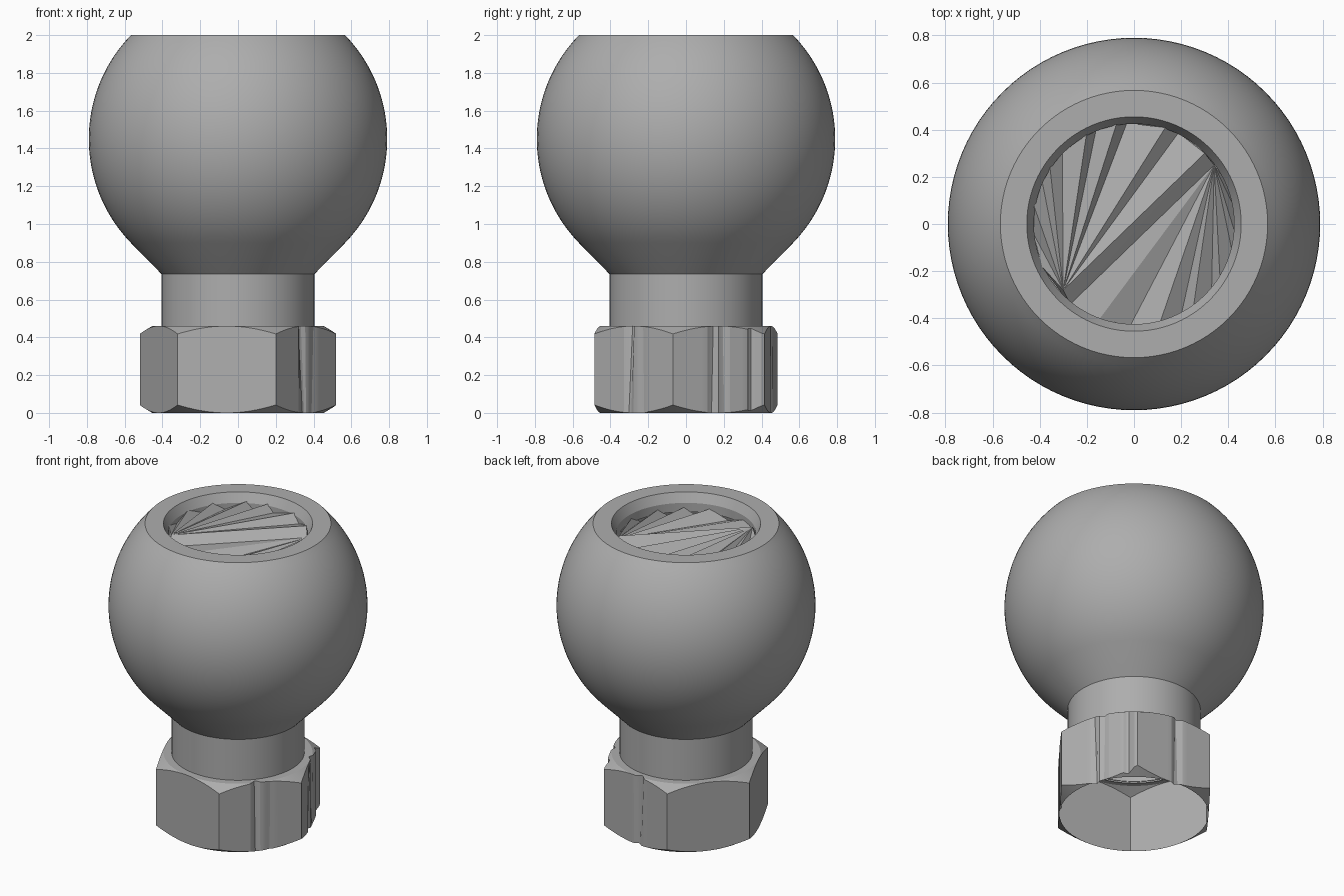
import bpy, bmesh, math
from math import cos, sin, radians, sqrt

cube = bpy.data.objects.get("Cube")
if cube:
    bpy.data.objects.remove(cube)

GREY = (0.42, 0.42, 0.42, 1)
metal = bpy.data.materials.new("plain grey metal")
metal.diffuse_color = GREY
metal.use_nodes = True
metal.node_tree.nodes["Principled BSDF"].inputs["Base Color"].default_value = GREY


def polar(r, deg, z):
    return (r * cos(radians(deg)), r * sin(radians(deg)), z)


def finish(name, bm, smooth_angle):
    bmesh.ops.remove_doubles(bm, verts=bm.verts, dist=1e-5)
    mesh = bpy.data.meshes.new(name)
    bm.to_mesh(mesh)
    bm.free()
    mesh.materials.append(metal)
    ob = bpy.data.objects.new(name, mesh)
    bpy.context.collection.objects.link(ob)
    bpy.ops.object.select_all(action='DESELECT')
    ob.select_set(True)
    bpy.context.view_layer.objects.active = ob
    if smooth_angle:
        bpy.ops.object.shade_smooth_by_angle(angle=radians(smooth_angle))
    return ob


def loft(name, rings, smooth_angle):
    """Join rings of points, listed bottom to top, into an open skin."""
    bm = bmesh.new()
    loops = [[bm.verts.new(p) for p in ring] for ring in rings]
    for low, high in zip(loops, loops[1:]):
        for i in range(len(low)):
            j = (i + 1) % len(low)
            bm.faces.new((low[i], low[j], high[j], high[i]))
    return finish(name, bm, smooth_angle)


def lathe(name, profile, smooth_angle=25, steps=96):
    rings = [[polar(r, 360 * i / steps, z) for i in range(steps)] for r, z in profile]
    return loft(name, rings, smooth_angle)


# Ball: tangent cone, spherical body, flat top ring and countersunk mouth
BALL_R, BALL_Z = 0.79, 1.45
ball = [(0.405, 0.735)]
for k in range(33):
    z = 0.9 + 1.1 * k / 32
    ball.append((sqrt(BALL_R ** 2 - (z - BALL_Z) ** 2), z))
ball += [(0.455, 2.0), (0.425, 1.94), (0.425, 1.88)]
lathe("ball", ball)

# Neck
lathe("neck", [(0.405, 0.45), (0.405, 0.735)])

# Hex base: open underneath, chamfered corners, wedge-shaped grooves in the sides
CORNER, TURN = 0.5245, -7.6
FLAT = CORNER * cos(radians(30))
# groove: angle at the bottom, angle at the top, bottom depth, top depth
GROOVES = [(-39, -41, 0.0, 0.035), (-30, -29, 0.012, 0.0), (18, 26, 0.03, 0.02),
           (46, 46, 0.025, 0.025), (84, 87, 0.025, 0.03)]


def hex_radius(deg, top):
    local = (deg - TURN) % 60 - 30
    r = FLAT / cos(radians(local))
    for groove in GROOVES:
        away = abs((deg - groove[top] + 180) % 360 - 180)
        r -= groove[2 + top] * max(0, 1 - away / 4)
    return r


def chamfer(r):
    return max(0, r - FLAT) * 0.6


angles = [TURN + 2 * i for i in range(180)]
low = [hex_radius(a, 0) for a in angles]
high = [hex_radius(a, 1) for a in angles]
loft("hex_base", [
    [polar(min(r, FLAT), a, 0) for a, r in zip(angles, low)],
    [polar(r, a, chamfer(r)) for a, r in zip(angles, low)],
    [polar(r, a, 0.46 - chamfer(r)) for a, r in zip(angles, high)],
    [polar(min(r, FLAT), a, 0.46) for a, r in zip(angles, high)],
    [polar(0.4, a, 0.46) for a in angles],
], 12)

# Creased floor in the mouth: two fans of flat folds joined by sloping strips
bm = bmesh.new()


def fold(*points):
    bm.faces.new([bm.verts.new(p) for p in points])


def rim(deg, drop):
    return polar(0.43, deg, 1.95 - drop)


left_hub = (-0.3, -0.28, 1.95)
left_foot = (-0.27, -0.34, 1.9)
right_hub = (0.3, 0.3, 1.95)
right_foot = (0.34, 0.25, 1.9)
upper = [rim(a, 0.05 * (i % 2)) for i, a in
         enumerate((205, 185, 170, 155, 146, 135, 118, 112, 100, 94, 72, 64))]
for a, b in zip(upper, upper[1:]):
    fold(left_hub, b, a)
fold(left_hub, right_hub, upper[-1])
fold(left_hub, left_foot, right_hub)
fold(left_foot, right_foot, right_hub)
lower = [left_foot] + [rim(a, 0.04 + 0.05 * (i % 2)) for i, a in
                       enumerate((250, 268, 285, 298, 306, 320, 328, 345, 355, 370, 385))]
for a, b in zip(lower, lower[1:]):
    fold(right_foot, a, b)
# close the slivers beside the hubs
fold(right_hub, right_foot, rim(35, 0.05), rim(55, 0.02))
fold(right_hub, rim(55, 0.02), upper[-1])
fold(right_foot, lower[-1], rim(35, 0.05))
fold(left_hub, upper[0], rim(228, 0.05), left_foot)
finish("mouth_floor", bm, 0)
